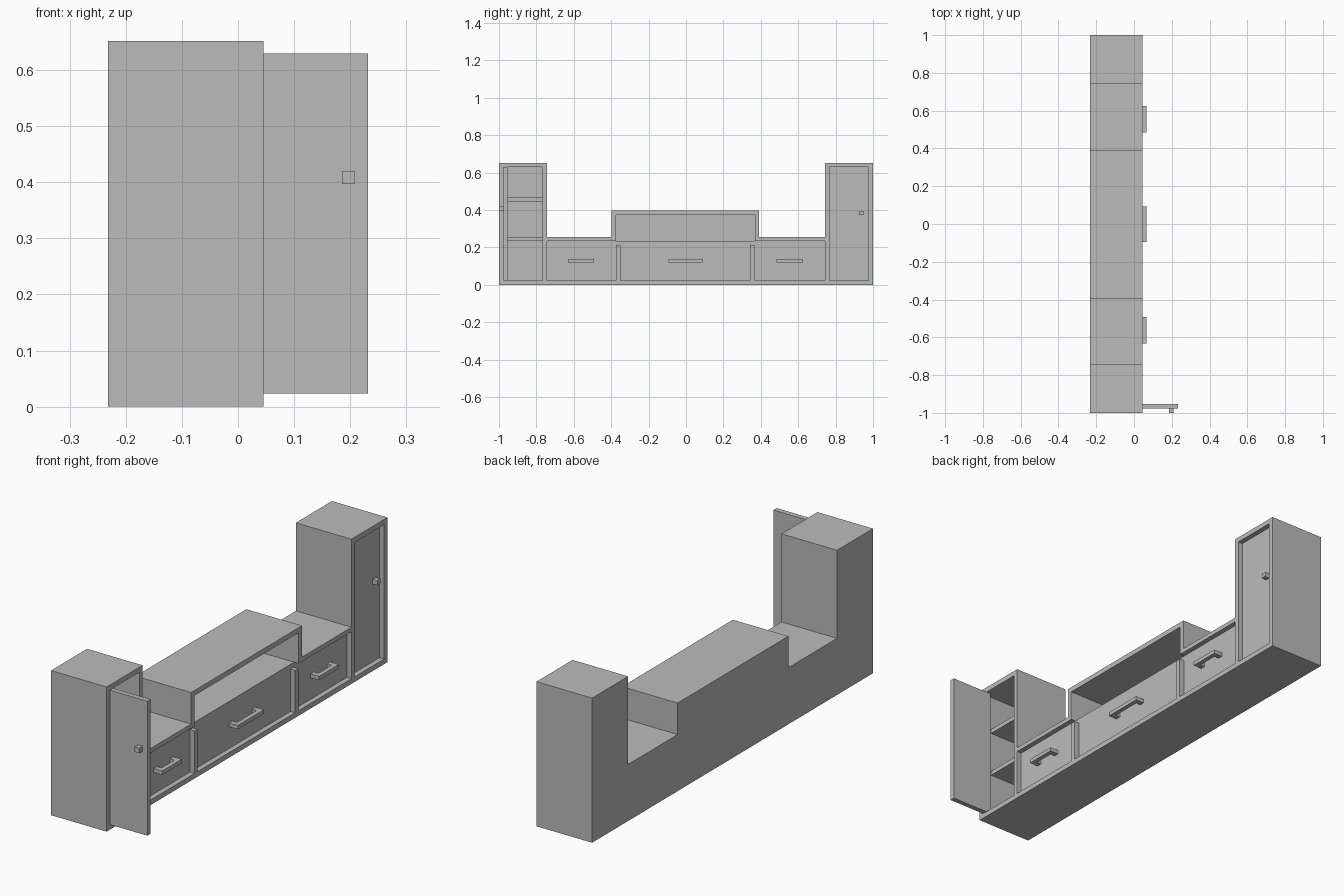
import bpy
import bmesh

cube = bpy.data.objects.get("Cube")
if cube:
    bpy.data.objects.remove(cube, do_unlink=True)

# One plain grey for the whole unit
grey = bpy.data.materials.new("plain_grey")
grey.use_nodes = True
colour = (0.5, 0.5, 0.5, 1)
grey.diffuse_color = colour
grey.node_tree.nodes["Principled BSDF"].inputs["Base Color"].default_value = colour

BACK, FRONT = -0.232, 0.045     # cabinet depth along x
T = 0.023                       # board thickness
FACE = FRONT - T                # recessed face of doors and drawers
INNER = BACK + T
TOWER, DECK, HOOD = 0.652, 0.255, 0.397
SIDE = 0.744                    # inner edge of the towers
NICHE_L, NICHE_R = -0.398, 0.391
FLOOR = 0.235                   # top of the drawers


def boxes(name, *spans):
    """One object made of boxes, each given as (x0, x1, y0, y1, z0, z1)."""
    bm = bmesh.new()
    for x0, x1, y0, y1, z0, z1 in spans:
        for v in bmesh.ops.create_cube(bm, size=1)["verts"]:
            v.co = ((x0 + x1) / 2 + v.co.x * (x1 - x0),
                    (y0 + y1) / 2 + v.co.y * (y1 - y0),
                    (z0 + z1) / 2 + v.co.z * (z1 - z0))
    mesh = bpy.data.meshes.new(name)
    bm.to_mesh(mesh)
    bm.free()
    mesh.materials.append(grey)
    obj = bpy.data.objects.new(name, mesh)
    bpy.context.collection.objects.link(obj)
    return obj


# Base board under the full length
boxes("base_board", (BACK, FRONT, -1, 1, 0, T))

# Towers: two sides, a top and a back
for name, y0, y1 in (("right_tower", -1, -SIDE), ("left_tower", SIDE, 1)):
    boxes(name + "_frame",
          (BACK, FRONT, y0, y0 + T, T, TOWER),
          (BACK, FRONT, y1 - T, y1, T, TOWER),
          (BACK, FRONT, y0 + T, y1 - T, TOWER - T, TOWER),
          (BACK, INNER, y0 + T, y1 - T, T, TOWER - T))

# Shelves in the open tower
for name, z in (("lower_shelf", FLOOR), ("upper_shelf", 0.447)):
    boxes(name, (INNER, FACE - T, -1 + T, -SIDE - T, z, z + 0.02))

# Closed door, and the other door swung wide open
boxes("closed_door", (FACE - T, FACE, SIDE + T, 1 - T, T, TOWER - T))
boxes("closed_door_knob", (FACE, FRONT, 0.928, 0.95, 0.373, 0.395))
boxes("open_door", (FACE, 0.232, -1 + T, -1 + 2 * T, T, TOWER - T))
boxes("open_door_knob", (0.185, 0.208, -1, -1 + T, 0.397, 0.42))

# Low middle section: side decks, back and niche floor
boxes("right_deck", (BACK, FRONT, -SIDE, NICHE_L, FLOOR, DECK))
boxes("left_deck", (BACK, FRONT, NICHE_R, SIDE, FLOOR, DECK))
boxes("low_back", (BACK, INNER, -SIDE, SIDE, T, FLOOR))
boxes("niche_floor", (INNER, FACE - T, -SIDE, SIDE, FLOOR - 0.02, FLOOR))

# Raised hood around the open niche
boxes("niche_hood",
      (BACK, FRONT, NICHE_L, NICHE_L + T, FLOOR, HOOD),
      (BACK, FRONT, NICHE_R - T, NICHE_R, FLOOR, HOOD),
      (BACK, FRONT, NICHE_L + T, NICHE_R - T, HOOD - T, HOOD),
      (BACK, INNER, NICHE_L + T, NICHE_R - T, FLOOR, HOOD - T))

# Drawer fronts, with dividers standing proud between them
boxes("drawer_fronts", (FACE - T, FACE, -SIDE, SIDE, T, FLOOR))
for name, y in (("right_divider", -0.374), ("left_divider", 0.343)):
    boxes(name, (FACE, FRONT, y, y + T, T, 0.214))

# Bracket handles: two legs and a bar
for name, y0, y1 in (("right_handle", -0.632, -0.493),
                     ("middle_handle", -0.094, 0.092),
                     ("left_handle", 0.485, 0.626)):
    z0, z1 = 0.12, 0.138
    boxes(name,
          (FRONT, FRONT + 0.02, y0, y1, z0, z1),
          (FACE, FRONT, y0, y0 + T, z0, z1),
          (FACE, FRONT, y1 - T, y1, z0, z1))
